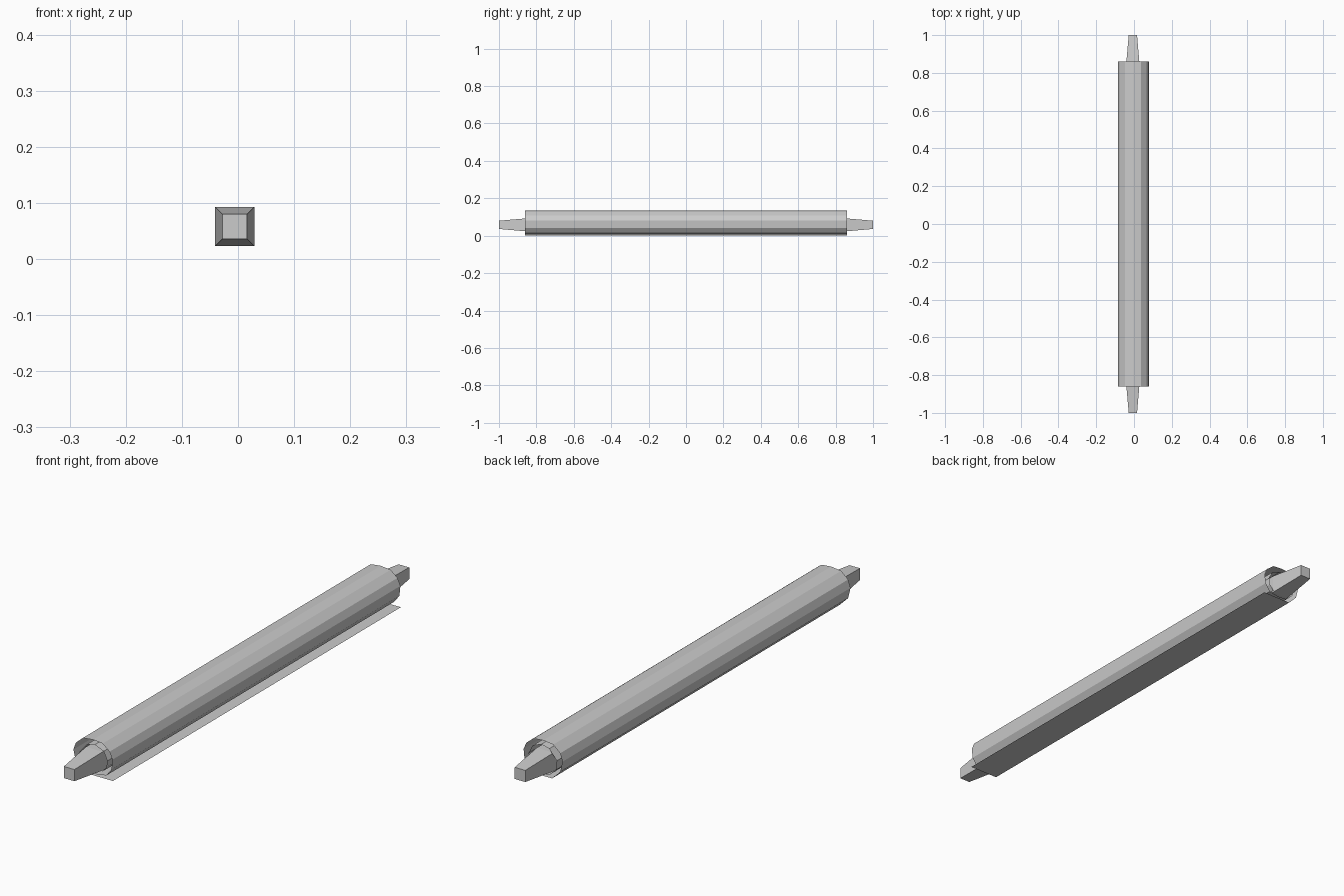
import bpy, bmesh

cube = bpy.data.objects.get("Cube")
if cube:
    bpy.data.objects.remove(cube, do_unlink=True)

grey = bpy.data.materials.new("plain grey")
grey.use_nodes = True
grey.diffuse_color = (0.6, 0.6, 0.6, 1)
grey.node_tree.nodes["Principled BSDF"].inputs["Base Color"].default_value = (0.6, 0.6, 0.6, 1)


def loft(name, sections, closed):
    """Join (y, [(x, z), ...]) sections into a skin; closed ones get end caps."""
    bm = bmesh.new()
    rings = [[bm.verts.new((x, y, z)) for x, z in pts] for y, pts in sections]
    n = len(rings[0])
    for a, b in zip(rings, rings[1:]):
        for i in range(n if closed else n - 1):
            j = (i + 1) % n
            bm.faces.new((a[i], a[j], b[j], b[i]))
    if closed:
        bm.faces.new(rings[0])
        bm.faces.new(rings[-1])
    bmesh.ops.recalc_face_normals(bm, faces=bm.faces)
    mesh = bpy.data.meshes.new(name)
    bm.to_mesh(mesh)
    bm.free()
    mesh.materials.append(grey)
    obj = bpy.data.objects.new(name, mesh)
    bpy.context.collection.objects.link(obj)
    return obj


def square(x, z, half):
    return [(x - half, z - half), (x + half, z - half),
            (x + half, z + half), (x - half, z + half)]


# Rolled sheet: loose flap underneath, outer turn, then a tighter inner turn
spiral = [(0.079, 0), (-0.042, 0), (-0.076, 0.034), (-0.086, 0.075),
          (-0.076, 0.104), (-0.047, 0.129), (-0.005, 0.134), (0.036, 0.13),
          (0.065, 0.107), (0.077, 0.08), (0.073, 0.042), (0.052, 0.014),
          (0.015, 0.007), (-0.03, 0.01), (-0.058, 0.036), (-0.062, 0.072),
          (-0.03, 0.109), (0.003, 0.117), (0.04, 0.102), (0.056, 0.07),
          (0.052, 0.045), (0.035, 0.024)]
loft("rolled_sheet", [(-0.86, spiral), (0.86, spiral)], False)

# Square rod through the roll with tapered ends
body = square(-0.006, 0.058, 0.035)
tip = square(-0.006, 0.058, 0.022)
loft("rod", [(-1, tip), (-0.85, body), (0.85, body), (1, tip)], True)
